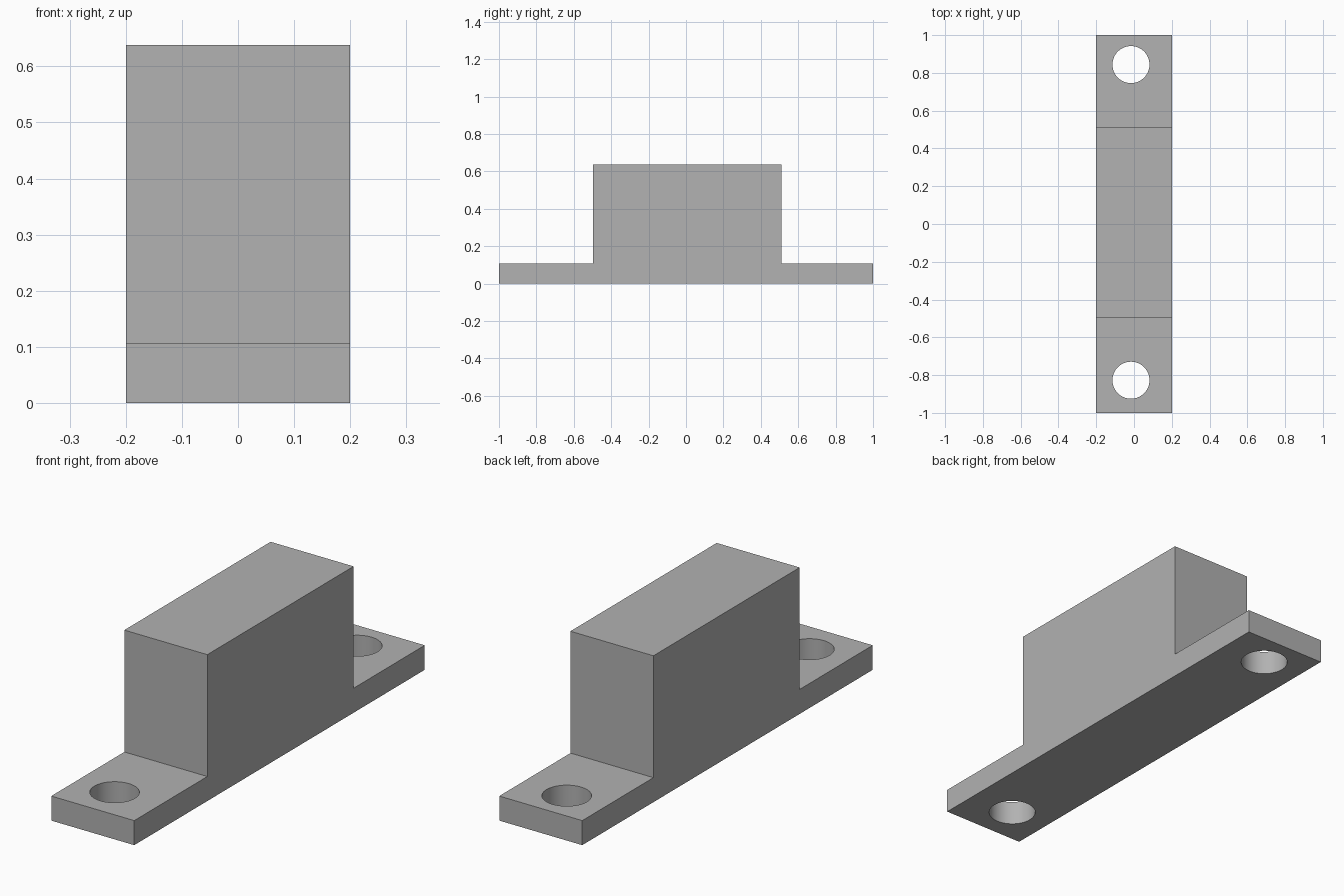
import bpy
import bmesh
import math

default_cube = bpy.data.objects.get("Cube")
if default_cube:
    bpy.data.objects.remove(default_cube, do_unlink=True)

# Single grey material
grey = bpy.data.materials.new("plain grey")
grey.use_nodes = True
colour = (0.445, 0.445, 0.445, 1)
grey.diffuse_color = colour
grey.node_tree.nodes["Principled BSDF"].inputs["Base Color"].default_value = colour

HALF_WIDTH = 0.2
FLANGE_TOP = 0.107
BLOCK_TOP = 0.638
BLOCK_FRONT, BLOCK_BACK = -0.497, 0.51

# Stepped side profile (y, z), extruded across the width
profile = [(-1, 0), (1, 0), (1, FLANGE_TOP), (BLOCK_BACK, FLANGE_TOP),
           (BLOCK_BACK, BLOCK_TOP), (BLOCK_FRONT, BLOCK_TOP),
           (BLOCK_FRONT, FLANGE_TOP), (-1, FLANGE_TOP)]
bm = bmesh.new()
side = bm.faces.new([bm.verts.new((-HALF_WIDTH, y, z)) for y, z in profile])
extruded = bmesh.ops.extrude_face_region(bm, geom=[side], use_keep_orig=True)
moved = [v for v in extruded["geom"] if isinstance(v, bmesh.types.BMVert)]
bmesh.ops.translate(bm, verts=moved, vec=(2 * HALF_WIDTH, 0, 0))
bmesh.ops.recalc_face_normals(bm, faces=bm.faces)
mesh = bpy.data.meshes.new("flanged_block")
bm.to_mesh(mesh)
bm.free()
mesh.materials.append(grey)
block = bpy.data.objects.new("flanged_block", mesh)
bpy.context.collection.objects.link(block)


# Mounting holes through both flanges
def drill(name, y):
    bpy.ops.mesh.primitive_cylinder_add(vertices=64, radius=0.098, depth=0.4,
                                        location=(-0.016, y, FLANGE_TOP / 2))
    cutter = bpy.context.object
    cutter.name = name
    cutter.data.materials.append(grey)
    cut = block.modifiers.new(name, "BOOLEAN")
    cut.operation = "DIFFERENCE"
    cut.solver = "EXACT"
    cut.object = cutter
    bpy.context.view_layer.objects.active = block
    bpy.ops.object.modifier_apply(modifier=name)
    bpy.data.objects.remove(cutter, do_unlink=True)


drill("front_hole", -0.827)
drill("back_hole", 0.844)

# Smooth hole walls, crisp edges elsewhere
bpy.ops.object.select_all(action="DESELECT")
block.select_set(True)
bpy.context.view_layer.objects.active = block
bpy.ops.object.shade_smooth_by_angle(angle=math.radians(30))
